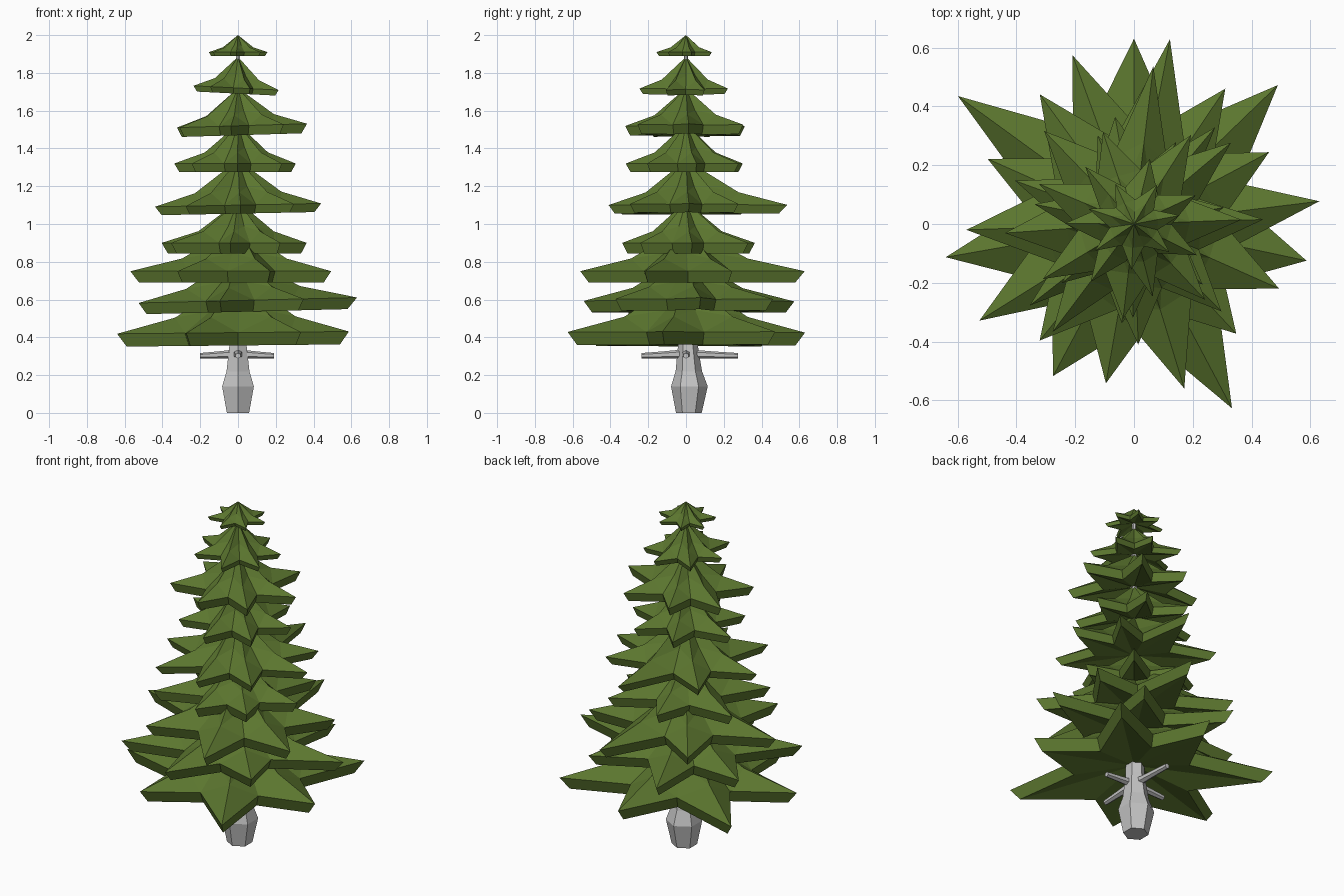
import bpy, bmesh, math, random
from mathutils import Vector

if "Cube" in bpy.data.objects:
    bpy.data.objects.remove(bpy.data.objects["Cube"])

random.seed(4)

def material(name, rgb):
    m = bpy.data.materials.new(name)
    m.diffuse_color = (*rgb, 1)
    m.use_nodes = True
    m.node_tree.nodes["Principled BSDF"].inputs["Base Color"].default_value = m.diffuse_color
    return m

GREEN = material("needle green", (0.105, 0.18, 0.028))
GREY = material("bark grey", (0.55, 0.55, 0.55))

def finish(bm, name, mat):
    bmesh.ops.recalc_face_normals(bm, faces=bm.faces)
    me = bpy.data.meshes.new(name)
    bm.to_mesh(me)
    bm.free()
    me.materials.append(mat)
    ob = bpy.data.objects.new(name, me)
    bpy.context.collection.objects.link(ob)
    return ob

def polar(a, r, z):
    return (r * math.cos(a), r * math.sin(a), z)

# One skirt of needles: star-shaped, thick rim, slightly hollow underneath
def tier(name, apex, tip_z, thick, points, tilt=0):
    points = sorted((math.radians(a % 360), r) for a, r in points)
    n, h = len(points), apex - tip_z
    mean = sum(r for _, r in points) / n
    bm = bmesh.new()
    top = bm.verts.new((0, 0, apex))
    under = bm.verts.new((0, 0, tip_z))
    mid, rim, low = [], [], []
    for i, (a, r) in enumerate(points):
        b = points[(i + 1) % n][0] + (2 * math.pi if i == n - 1 else 0)
        v = (a + b) / 2
        # ridge running to the tip, then the valley beside it
        for ang, rm, zm, ro in ((a, 0.52 * r, 0.28, r), (v, 0.27 * mean, 0.40, 0.53 * mean)):
            mid.append(bm.verts.new(polar(ang, rm, tip_z + zm * h)))
            rim.append(bm.verts.new(polar(ang, ro, tip_z)))
            low.append(bm.verts.new(polar(ang, ro * 0.92, tip_z - thick)))
    for i in range(2 * n):
        j = (i + 1) % (2 * n)
        bm.faces.new((top, mid[i], mid[j]))
        t, v = (i, j) if i % 2 == 0 else (j, i)
        bm.faces.new((mid[t], rim[t], rim[v]))
        bm.faces.new((mid[t], rim[v], mid[v]))
        bm.faces.new((rim[i], low[i], low[j], rim[j]))
        bm.faces.new((under, low[j], low[i]))
    for vert in bm.verts:
        vert.co.z += tilt * vert.co.x
    finish(bm, name, GREEN)

def spread(phase, r):
    return [(phase + 360 / 7 * k + random.uniform(-3, 3), r * random.uniform(0.9, 1.04))
            for k in range(7)]

# Lower tiers, with measured tip angle and length
tier("needle_tier_1", 0.72, 0.425, 0.068,
     [(-62, .71), (-12, .60), (44, .68), (90, .63), (144, .74), (190, .65), (242, .585)], 0.01)
tier("needle_tier_2", 0.84, 0.595, 0.06,
     [(7, .635), (56, .555), (110, .61), (156, .545), (212, .62), (260, .55), (313, .51)], 0.025)
tier("needle_tier_3", 0.99, 0.75, 0.06,
     [(28, .52), (79, .64), (126, .545), (182, .57), (231, .51), (287, .585), (336, .54)])
tier("needle_tier_4", 1.12, 0.90, 0.055,
     [(5, .365), (50, .43), (100, .37), (160, .43), (218, .45), (263, .34), (313, .33)])
tier("needle_tier_5", 1.34, 1.10, 0.045,
     [(2, .44), (40, .43), (83, .54), (134, .44), (184, .44), (233, .46), (272, .41), (315, .42)], 0.02)

# Upper tiers: apex, tip height, thickness, phase, radius, tilt
UPPER = [(1.53, 1.32, 0.045, 12, 0.34, 0), (1.72, 1.52, 0.05, 4, 0.355, 0.03),
         (1.885, 1.72, 0.03, 25, 0.25, -0.05), (2.0, 1.91, 0.02, 10, 0.165, 0)]
for i, (apex, z, thick, phase, r, tilt) in enumerate(UPPER):
    tier(f"needle_tier_{i + 6}", apex, z, thick, spread(phase, r), tilt)

# Tapered tube through (point, radius) rings
def tube(name, rings, axis, sides):
    bm = bmesh.new()
    turn = Vector(axis).to_track_quat('Z', 'Y')
    loops = []
    for centre, r in rings:
        loops.append([bm.verts.new(Vector(centre) + turn @ Vector(polar(2 * math.pi * k / sides + math.pi / 2, r, 0)))
                      for k in range(sides)])
    for a, b in zip(loops, loops[1:]):
        for k in range(sides):
            m = (k + 1) % sides
            bm.faces.new((a[k], a[m], b[m], b[k]))
    bm.faces.new(loops[0])
    bm.faces.new(loops[-1])
    finish(bm, name, GREY)

# Six-sided trunk with a swollen foot
tube("trunk", [((0, .015, 0), .068), ((0, .018, .14), .097), ((0, .015, .22), .07),
               ((0, .01, .36), .052), ((0, 0, 1.2), .03), ((0, 0, 1.93), .01)], (0, 0, 1), 6)

# Bare twigs below the needles
for i, (dx, dy, length) in enumerate([(1, 0, .19), (-1, 0, .20), (0, 1, .275), (0, -1, .235)]):
    ring = [((dx * length * t, dy * length * t, .312 - .01 * t), r)
            for t, r in ((.1, .024), (.5, .019), (1, .015))]
    tube(f"bare_twig_{i + 1}", ring, (dx, dy, 0), 6)
